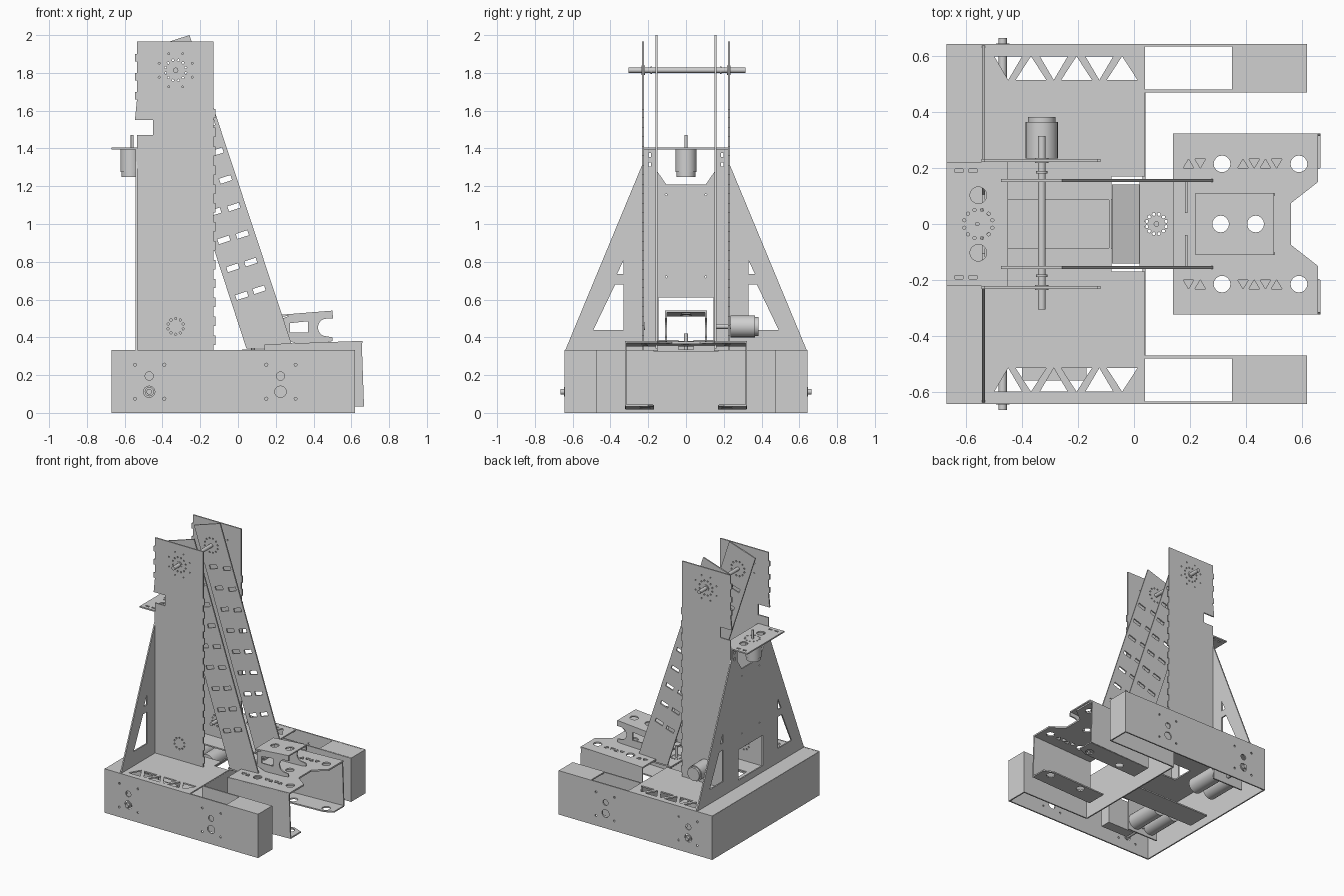
import bpy, bmesh, math
from mathutils import Matrix

if "Cube" in bpy.data.objects:
    bpy.data.objects.remove(bpy.data.objects["Cube"])

grey = bpy.data.materials.new("plain grey")
grey.diffuse_color = (0.63, 0.63, 0.63, 1)
grey.use_nodes = True
grey.node_tree.nodes["Principled BSDF"].inputs["Base Color"].default_value = grey.diffuse_color
T = 0.01  # sheet thickness

PLANES = {  # local (u, v, w) to world axes
    'xy': Matrix.Identity(3),
    'xz': Matrix(((1, 0, 0), (0, 0, -1), (0, 1, 0))),
    'yz': Matrix(((0, 0, 1), (1, 0, 0), (0, 1, 0))),
}


def finish(bm, name):
    bmesh.ops.recalc_face_normals(bm, faces=bm.faces)
    me = bpy.data.meshes.new(name)
    bm.to_mesh(me)
    bm.free()
    me.materials.append(grey)
    ob = bpy.data.objects.new(name, me)
    bpy.context.scene.collection.objects.link(ob)
    return ob


def plate(name, plane, pos, outline, holes=(), t=T, slope=0.0, x0=0.0):
    """Flat sheet with holes; slope lifts z along x."""
    cu = bpy.data.curves.new(name + "_profile", 'CURVE')
    cu.dimensions = '2D'
    cu.fill_mode = 'BOTH'
    cu.extrude = t / 2
    for loop in [outline, *holes]:
        sp = cu.splines.new('POLY')
        sp.points.add(len(loop) - 1)
        for p, (u, v) in zip(sp.points, loop):
            p.co = (u, v, 0, 1)
        sp.use_cyclic_u = True
    tmp = bpy.data.objects.new(name + "_profile", cu)
    bpy.context.scene.collection.objects.link(tmp)
    dg = bpy.context.evaluated_depsgraph_get()
    me = bpy.data.meshes.new_from_object(tmp.evaluated_get(dg))
    bm = bmesh.new()
    bm.from_mesh(me)
    bpy.data.objects.remove(tmp)
    bpy.data.curves.remove(cu)
    bpy.data.meshes.remove(me)
    bmesh.ops.remove_doubles(bm, verts=bm.verts, dist=1e-5)
    axis = {'xy': 2, 'xz': 1, 'yz': 0}[plane]
    for v in bm.verts:
        v.co = PLANES[plane] @ v.co
        v.co[axis] += pos
        v.co.z += slope * (v.co.x - x0)
    for f in bm.faces:
        f.smooth = False
    return finish(bm, name)


def cyl(name, axis, centre, r, length, n=24):
    """Cylinder centred on a point along one axis."""
    rot = {'x': Matrix.Rotation(math.pi / 2, 4, 'Y'),
           'y': Matrix.Rotation(math.pi / 2, 4, 'X'), 'z': Matrix.Identity(4)}[axis]
    bm = bmesh.new()
    bmesh.ops.create_cone(bm, cap_ends=True, segments=n, radius1=r, radius2=r,
                          depth=length, matrix=Matrix.Translation(centre) @ rot)
    for f in bm.faces:
        f.smooth = len(f.verts) == 4
    return finish(bm, name)


def rect(u0, u1, v0, v1):
    return [(u0, v0), (u1, v0), (u1, v1), (u0, v1)]


def circle(u, v, r, n=16):
    return [(u + r * math.cos(2 * math.pi * i / n), v + r * math.sin(2 * math.pi * i / n)) for i in range(n)]


def ring(u, v, radius, r, n):
    return [circle(u + radius * math.cos(2 * math.pi * (i + .5) / n),
                   v + radius * math.sin(2 * math.pi * (i + .5) / n), r, 8) for i in range(n)]


def tri(u, base, apex, half):
    return [(u - half, base), (u + half, base), (u, apex)]


def flip(pts):
    return [(u, -v) for u, v in pts]


def sym(half):
    """Close a half outline by mirroring the first coordinate."""
    return half + [(-u, v) for u, v in reversed(half)]


# ---- chassis: deck with truss cut-outs, lift slot and front notch
truss = []
for i in range(6):
    x = -.45 + .0815 * i
    truss.append(tri(x, .515, .6, .055) if i % 2 else tri(x, .6, .515, .05))
deck = [(-.67, -.64), (.04, -.64), (.04, -.17), (-.08, -.17), (-.08, .17), (.04, .17), (.04, .64), (-.67, .64)]
plate("deck", 'xy', .327, deck, truss + [flip(t) for t in truss] + [rect(-.45, -.09, -.085, .085)])
plate("belly_plate", 'xy', .012, rect(-.6, .04, -.09, .09))
plate("rear_wall", 'yz', -.666, rect(-.64, .64, 0, .33))
plate("front_wall", 'yz', .036, rect(-.475, .475, 0, .325))

wall_holes = []
for cx in (-.47, .225):
    wall_holes += [circle(cx, .195, .022), circle(cx, .112, .03)]
    wall_holes += [circle(cx + dx, z, .008, 8) for dx in (-.075, .08) for z in (.075, .255)]

for s, side in ((-1, "left"), (1, "right")):
    def span(a, b):
        return tuple(sorted((s * a, s * b)))
    # hollow fork arms
    plate(f"outer_wall_{side}", 'xz', s * .639, rect(-.67, .619, 0, .333), wall_holes)
    plate(f"fork_inner_wall_{side}", 'xz', s * .476, rect(.04, .619, 0, .33))
    plate(f"fork_end_{side}", 'yz', .614, rect(*span(.475, .639), 0, .33))
    plate(f"fork_cover_{side}", 'xy', .327, rect(.35, .619, *span(.475, .64)))
    # drive train
    plate(f"drive_mount_{side}", 'xz', s * .468, rect(-.6, -.34, .05, .29))
    cyl(f"drive_shaft_{side}", 'y', (-.47, s * .56, .112), .015, .21)
    cyl(f"shaft_hub_{side}", 'y', (-.47, s * .639, .112), .024, .012)
    for k, x in enumerate((-.53, -.4)):
        cyl(f"drive_motor_{side}_{k}", 'y', (x, s * .33, .13), .06, .26)
plate("gearbox", 'xz', -.52, rect(-.4, -.17, .05, .28), t=.08)

# ---- rear brace between the tower plates
brace = sym([(.64, .33), (.225, 1.33), (.225, 1.4), (.16, 1.4), (.16, 1.29), (.105, 1.21)])
bh = [rect(-.145, .145, .38, .61)]
for s in (-1, 1):
    bh += [[(s * u, v) for u, v in pts] for pts in (
        [(.33, .44), (.49, .44), (.375, .68), (.33, .68)],
        [(.33, .735), (.365, .735), (.33, .81)],
        rect(.184, .198, 1.305, 1.325), rect(.184, .198, 1.355, 1.375),
        circle(.105, 1.155, .005, 8), circle(.105, .72, .005, 8))]
plate("rear_brace", 'yz', -.538, brace, bh)

# ---- tower plates with finger-joint edges
HUB, LOW = 1.814, .458
right_edge = []
for i in range(16):
    z = .36 + .1 * i
    if z < 1.6:
        right_edge += [(-.13, z), (-.12, z), (-.12, z + .05), (-.13, z + .05)]
left_edge = []
for z in (1.86, 1.76, 1.66):
    left_edge += [(-.535, z + .04), (-.545, z + .04), (-.545, z), (-.535, z)]
tower = [(-.537, .325), (-.13, .325)] + right_edge + [(-.13, 1.965), (-.535, 1.965)] + left_edge + [
    (-.545, 1.56), (-.545, 1.55), (-.45, 1.55), (-.45, 1.47), (-.535, 1.47)]
hub_holes = ring(-.33, HUB, .055, .006, 12) + ring(-.33, HUB, .095, .005, 8)
for s, side in ((-1, "left"), (1, "right")):
    plate(f"tower_plate_{side}", 'xz', s * .227, tower,
          hub_holes + ring(-.33, LOW, .042, .006, 10))
    cyl(f"axle_collar_{side}", 'y', (-.33, s * .227, HUB), .024, .018)
    cyl(f"inner_collar_{side}", 'y', (-.33, s * .185, HUB), .02, .008)

# ---- swinging arm plates with two columns of slots
c, sn = math.cos(.315), math.sin(.315)


def slot(x, z):
    return [(x + a * c - b * sn, z + a * sn + b * c) for a, b in rect(-.032, .032, -.014, .014)]


arm = [(.045, .34), (.292, .34), (-.257, 2.0), (-.475, 1.93)]
slots = []
for i in range(8):
    slots.append(slot(.112 - .0445 * i, .652 + .146 * i))
    slots.append(slot(.02 - .0475 * i, .62 + .148 * i))
for s, side in ((-1, "left"), (1, "right")):
    plate(f"arm_plate_{side}", 'xz', s * .156, arm, slots + ring(-.33, HUB, .055, .006, 12))
    plate(f"guide_tab_{side}", 'yz', .187, rect(*sorted((s * .04, s * .15)), .33, .385))
cyl("top_axle", 'y', (-.33, .005, HUB), .014, .62)
cyl("lower_axle", 'y', (-.33, .2, LOW), .013, .1)
cyl("lower_hub", 'y', (-.33, -.225, LOW), .02, .015)

# ---- lift motor beside the tower
cyl("lift_motor", 'y', (-.33, .30, LOW), .058, .13)
cyl("lift_motor_cap", 'y', (-.33, .373, LOW), .05, .02)

# ---- shelf and hanging motor behind the tower
plate("motor_shelf", 'xy', 1.4, rect(-.67, -.45, -.222, .222),
      ring(-.557, 0, .052, .006, 12) + [circle(-.557, y, .03) for y in (-.103, .103)]
      + [rect(x, x + .028, y - .006, y + .006) for x in (-.64, -.59) for y in (-.19, .19)])
cyl("shelf_motor", 'z', (-.567, 0, 1.335), .056, .12)
cyl("shelf_motor_cap", 'z', (-.567, 0, 1.265), .05, .03)
cyl("shelf_motor_shaft", 'z', (-.56, 0, 1.435), .008, .07, 12)

# ---- arm foot: sloped plate and hub plate
plate("foot_ramp", 'xy', .2, rect(-.078, .025, -.142, .142), slope=1.1, x0=-.08)
plate("foot_plate", 'xy', .33, rect(.02, .195, -.15, .15), ring(.08, 0, .036, .006, 12))
cyl("foot_shaft", 'z', (.08, 0, .375), .01, .09, 12)

# ---- intake: top plate, side walls and lower flanges
ih = [circle(x, 0, .03) for x in (.31, .435)]
fl = []
for s in (-1, 1):
    big = [circle(x, s * .215, .03) for x in (.315, .59)]
    small = []
    for i, x in enumerate((.195, .237, .39, .43, .47, .51)):
        lo, hi = (.2, .232) if i % 2 == 0 else (.232, .2)
        small.append(tri(x, s * lo, s * hi, .019))
    ih += big + small
    fl.append(big)
top = [(.14, -.323), (.658, -.323), (.658, -.15), (.562, -.075), (.562, .075), (.658, .15), (.658, .323), (.14, .323)]
plate("intake_top", 'xy', .357, top, ih, t=.012, slope=.035, x0=.14)
for s, side, hs in ((-1, "left", fl[0]), (1, "right", fl[1])):
    plate(f"intake_wall_{side}", 'xz', s * .319, [(.14, .02), (.667, .038), (.655, .378), (.14, .36)])
    low = [(.14, s * .17), (.6, s * .17), (.667, s * .2), (.667, s * .32), (.14, s * .32)]
    plate(f"intake_flange_{side}", 'xy', .024, low, hs, slope=.03, x0=.14)

# ---- claw bracket on the intake
bite = [(.47 - .047 * math.sin(a), .452 + .047 * math.cos(a)) for a in [math.pi * i / 10 for i in range(11)]]
claw = [(.235, .395), (.235, .5), (.29, .52), (.5, .54), (.503, .5)] + bite + [(.5, .4), (.5, .38), (.44, .37), (.3, .37)]
for s, side in ((-1, "left"), (1, "right")):
    plate(f"claw_side_{side}", 'xz', s * .105, claw, [[(.275, .425), (.37, .425), (.37, .485), (.275, .475)]])
plate("claw_top", 'xy', .514, rect(.22, .5, -.11, .11), [circle(x, 0, .03) for x in (.31, .435)], slope=.08, x0=.22)
